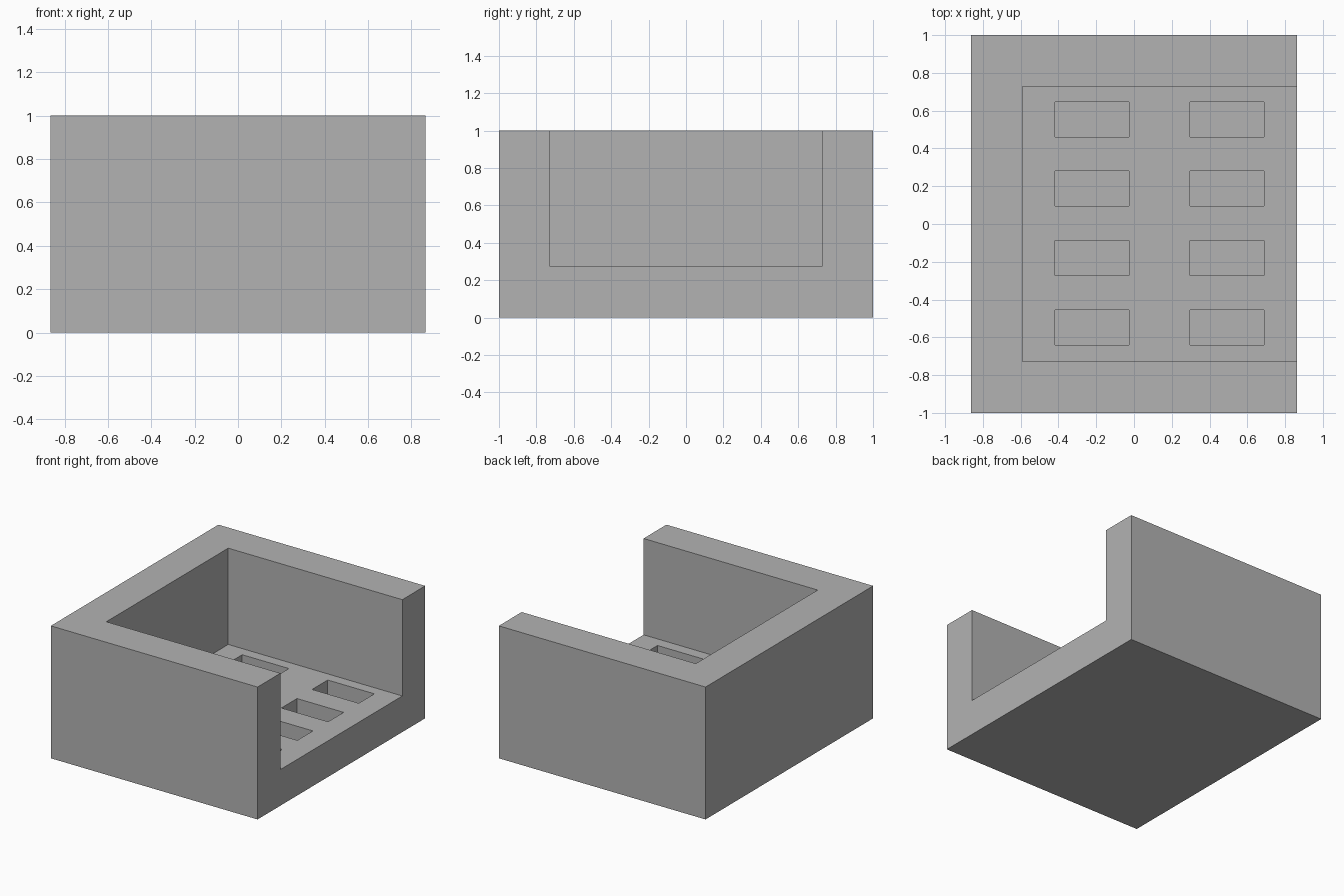
import bpy
import bmesh

cube = bpy.data.objects.get("Cube")
if cube:
    bpy.data.objects.remove(cube, do_unlink=True)

UNIT = 1 / 11                      # the block is 19 x 22 x 11 units
HALF_X, HALF_Y, HEIGHT = 9.5 * UNIT, 1.0, 1.0
WALL = 3 * UNIT
POCKET_DEPTH = 2 * UNIT

grey = bpy.data.materials.new("plain grey")
grey.use_nodes = True
colour = (0.45, 0.45, 0.45, 1)
grey.diffuse_color = colour
grey.node_tree.nodes["Principled BSDF"].inputs["Base Color"].default_value = colour


def add_box(bm, low, high):
    """Add an axis-aligned box between two corners."""
    verts = bmesh.ops.create_cube(bm, size=1)["verts"]
    for v in verts:
        v.co = [(a + b) / 2 + c * (b - a) for a, b, c in zip(low, high, v.co)]


def make_object(name, boxes):
    """Make one object from a list of boxes."""
    bm = bmesh.new()
    for low, high in boxes:
        add_box(bm, low, high)
    mesh = bpy.data.meshes.new(name)
    bm.to_mesh(mesh)
    bm.free()
    mesh.materials.append(grey)
    obj = bpy.data.objects.new(name, mesh)
    bpy.context.collection.objects.link(obj)
    return obj


def cut(target, cutter):
    """Subtract a hidden cutter from the target."""
    mod = target.modifiers.new(cutter.name, "BOOLEAN")
    mod.operation = "DIFFERENCE"
    mod.solver = "EXACT"
    mod.object = cutter
    cutter.hide_render = True
    cutter.hide_viewport = True
    cutter.display_type = "WIRE"


# Solid block
tray = make_object("open_sided_tray", [((-HALF_X, -HALF_Y, 0), (HALF_X, HALF_Y, HEIGHT))])

# Cavity, open at the top and on the left side
cavity = make_object("cavity_cutter", [
    ((WALL - HALF_X, WALL - HALF_Y, WALL), (HALF_X + WALL, HALF_Y - WALL, HEIGHT + WALL))])

# Two columns of four pockets in the floor
pockets = make_object("pocket_cutter", [
    ((x - 0.195, y - 0.093, WALL - POCKET_DEPTH), (x + 0.195, y + 0.093, WALL + UNIT))
    for x in (-0.222, 0.492)
    for y in (-0.547, -0.18, 0.187, 0.553)])

cut(tray, cavity)
cut(tray, pockets)

# Bake the cuts into the tray and drop the helpers
bpy.context.view_layer.update()
evaluated = tray.evaluated_get(bpy.context.evaluated_depsgraph_get())
baked = bpy.data.meshes.new_from_object(evaluated)
tray.modifiers.clear()
tray.data = baked
for helper in (cavity, pockets):
    bpy.data.objects.remove(helper, do_unlink=True)
